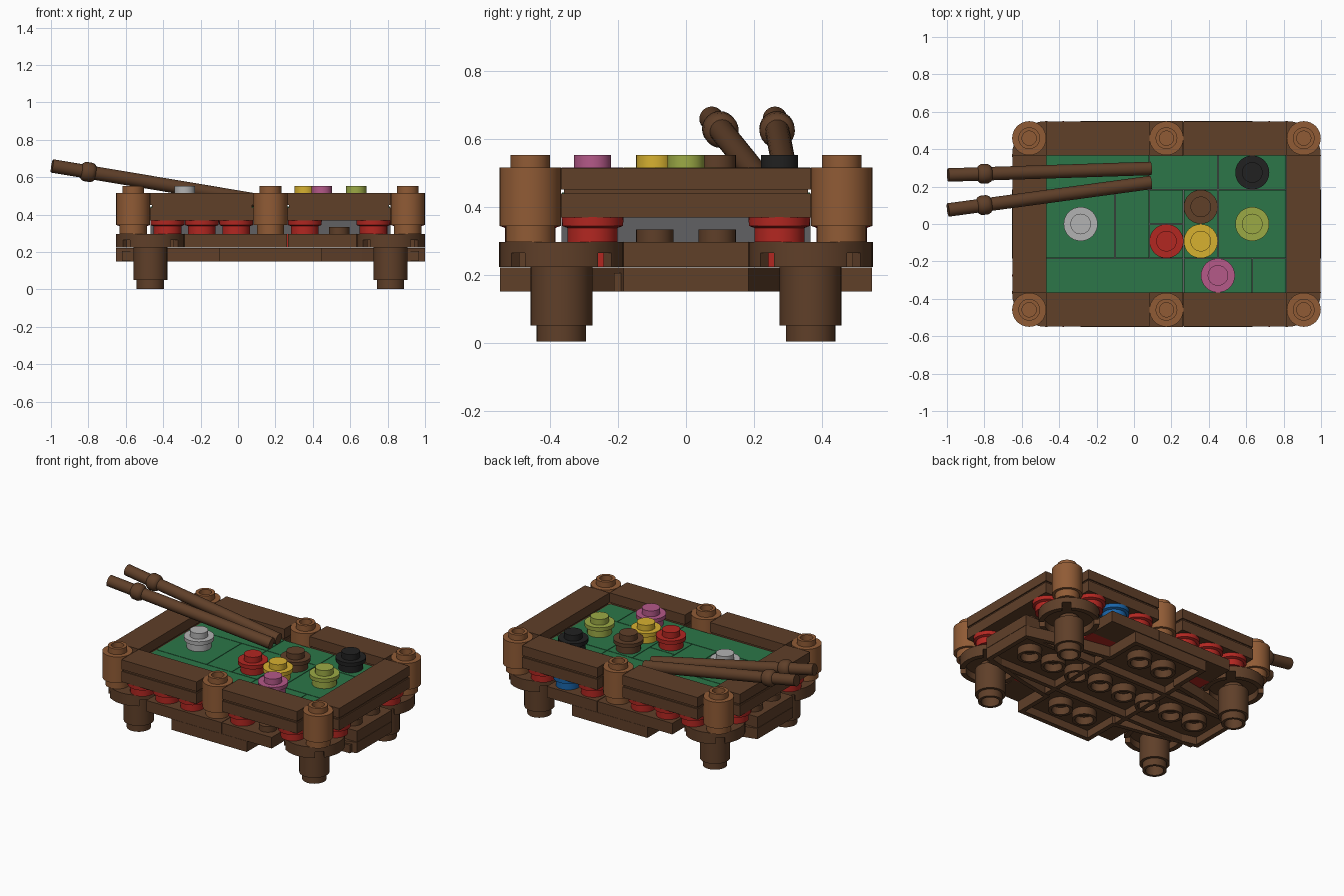
import bpy, bmesh, math
from mathutils import Vector

if "Cube" in bpy.data.objects:
    bpy.data.objects.remove(bpy.data.objects["Cube"])

P, H, CX = 0.1835, 0.0734, 0.1735      # grid pitch, plate height, table centre in x
Z0, Z1, Z2, Z3, Z4, Z5 = 0.15, 0.223, 0.296, 0.369, 0.442, 0.515
G = 0.002                              # half seam gap


def material(name, c):
    m = bpy.data.materials.new(name)
    m.diffuse_color = (*c, 1)
    m.use_nodes = True
    m.node_tree.nodes["Principled BSDF"].inputs["Base Color"].default_value = m.diffuse_color
    return m


BROWN = material("dark_wood", (0.115, 0.05, 0.022))
TAN = material("light_wood", (0.28, 0.105, 0.036))
GREEN = material("felt_green", (0.025, 0.18, 0.065))
RED = material("red", (0.45, 0.02, 0.015))
BLUE = material("blue", (0.01, 0.13, 0.4))
YELLOW = material("yellow", (0.68, 0.44, 0.03))
LIME = material("olive", (0.33, 0.4, 0.06))
PINK = material("pink", (0.46, 0.1, 0.25))
BLACK = material("black", (0.015, 0.015, 0.015))
WHITE = material("light_grey", (0.45, 0.45, 0.45))
GREY = material("grey", (0.12, 0.12, 0.125))


def finish(bm, name, mat, smooth=False):
    bmesh.ops.recalc_face_normals(bm, faces=bm.faces)
    me = bpy.data.meshes.new(name)
    bm.to_mesh(me)
    bm.free()
    ob = bpy.data.objects.new(name, me)
    bpy.context.collection.objects.link(ob)
    if mat:
        me.materials.append(mat)
    if smooth:
        bpy.ops.object.select_all(action='DESELECT')
        bpy.context.view_layer.objects.active = ob
        ob.select_set(True)
        bpy.ops.object.shade_smooth_by_angle(angle=math.radians(35))
    return ob


def box(name, mat, x0, x1, y0, y1, z0, z1):
    bm = bmesh.new()
    bmesh.ops.create_cube(bm, size=1)
    for v in bm.verts:
        v.co = Vector(((x0 + x1) / 2 + v.co.x * (x1 - x0),
                       (y0 + y1) / 2 + v.co.y * (y1 - y0),
                       (z0 + z1) / 2 + v.co.z * (z1 - z0)))
    return finish(bm, name, mat)


def lathe(name, mat, profile, x, y, z, seg=32):
    bm = bmesh.new()
    vs = [bm.verts.new((r, 0, h)) for r, h in profile]
    es = [bm.edges.new(p) for p in zip(vs, vs[1:])]
    bmesh.ops.spin(bm, geom=vs + es, cent=(0, 0, 0), axis=(0, 0, 1),
                   angle=2 * math.pi, steps=seg)
    bmesh.ops.remove_doubles(bm, verts=bm.verts, dist=1e-5)
    ob = finish(bm, name, mat, True)
    ob.location = (x, y, z)
    return ob


def disc(name, mat, x, y, z):
    # one-stud round plate with narrow foot and flange
    lathe(name, mat, [(0, 0), (0.074, 0), (0.074, 0.042), (0.09, 0.048), (0.091, H),
                      (0.055, H), (0.055, H + 0.038), (0, H + 0.038)], x, y, z)


def post(name, mat, x, y, z):
    # round column, hollow foot and hollow stud
    h = 3 * H
    lathe(name, mat, [(0, 0.16), (0.055, 0.16), (0.055, 0), (0.073, 0), (0.073, 0.047),
                      (0.091, 0.047), (0.091, h), (0.058, h), (0.058, h + 0.037),
                      (0.038, h + 0.037), (0.038, h), (0, h)], x, y, z)


def stud(name, x, y, z):
    lathe(name, BROWN, [(0.055, 0), (0.055, 0.037), (0, 0.037)], x, y, z)


XL, XR, YE = CX - 4 * P, CX + 4 * P, 2.5 * P     # outer column centres

# Bottom plate: stepped outline, hollow underside
q = [(4.5 * P, 0.184), (0.49, 0.27), (0.275, 0.31), (0.275, 3 * P - 0.002)]
outline = (q + [(-x, y) for x, y in reversed(q)] + [(-x, -y) for x, y in q]
           + [(x, -y) for x, y in reversed(q)])
bm = bmesh.new()
face = bm.faces.new([bm.verts.new((CX + x, y, Z0)) for x, y in outline])
ext = bmesh.ops.extrude_face_region(bm, geom=[face], use_keep_orig=True)
for e in ext["geom"]:
    if isinstance(e, bmesh.types.BMVert):
        e.co.z = Z1 - G
bmesh.ops.recalc_face_normals(bm, faces=bm.faces)
bmesh.ops.inset_region(bm, faces=[face], thickness=0.03, use_even_offset=True)
inner = bmesh.ops.extrude_face_region(bm, geom=[face])
for e in inner["geom"]:
    if isinstance(e, bmesh.types.BMVert):
        e.co.z += 0.05
if face.is_valid:
    bmesh.ops.delete(bm, geom=[face], context='FACES_ONLY')
finish(bm, "bottom_plate", BROWN)
tube = [(0.055, 0.055), (0.055, 0), (0.0745, 0), (0.0745, 0.055)]
for k in range(8):
    lathe("underside_tube", BROWN, tube, CX + (k - 3.5) * P, 0, Z0)
for s in (-1, 1):
    box("underside_rib", BROWN, XL - 0.06, XR + 0.06, s * 0.184 - 0.028, s * 0.184,
        Z0 + 0.001, Z0 + 0.055)
    for k in (-0.5, 0.5):
        lathe("underside_tube", BROWN, tube, CX + k * P, s * 2 * P, Z0)
for k in (-1.5, 1.5):
    box("underside_cross_rib", BROWN, CX + k * P - 0.015, CX + k * P + 0.015, -0.29, 0.29,
        Z0 + 0.002, Z0 + 0.055)

# Second layer: red core, brown edge plates, end plates
box("core_plate", RED, CX - 2.5 * P, CX + 2.5 * P, -2 * P, 2 * P, Z1, Z2)
for s in (-1, 1):
    y0, y1 = sorted((s * 2 * P, s * 3 * P))
    box("edge_plate_long", BROWN, CX - 2.5 * P, CX + 0.5 * P - G, y0, y1, Z1, Z2)
    box("edge_plate_short", BROWN, CX + 0.5 * P + G, CX + 2.5 * P, y0, y1, Z1, Z2)
    x0, x1 = sorted((CX + s * 2.5 * P, CX + s * 4.5 * P))
    box("end_plate", BROWN, x0, x1, -P, P, Z1, Z2)
    for t in (-0.5, 0.5):
        stud("end_stud", CX + s * 4 * P, t * P, Z2)
stud("front_stud", CX + 2 * P, -YE, Z2)

# Corner round plates with notches, and the legs beneath
for sx in (-1, 1):
    for sy in (-1, 1):
        x, y = CX + sx * 3.5 * P, sy * 2 * P
        plate = lathe("corner_round_plate", BROWN,
                      [(0, 0.045), (0.15, 0.045), (0.15, 0), (0.183, 0), (0.183, H), (0, H)],
                      x, y, Z1)
        for a in (45, 135):
            c = box("notch_cutter", None, -0.2, 0.2, -0.028, 0.028, -0.02, 0.041)
            c.location, c.rotation_euler = (x, y, Z1), (0, 0, math.radians(a))
            c.hide_render = True
            c.display_type = 'WIRE'
            m = plate.modifiers.new("notch", 'BOOLEAN')
            m.operation, m.object, m.solver = 'DIFFERENCE', c, 'EXACT'
        post("leg", BROWN, x, y, Z1 - 3 * H)

# Support under the felt, then the round spacers under the rails
box("felt_support", GREY, CX - 3.5 * P, CX + 3.5 * P, -2 * P, 2 * P, Z2, Z3)
for sy in (-1, 1):
    for k in (-3, -2, -1, 1, 2, 3):
        if k == 2 and sy < 0:
            continue
        disc("rail_spacer", BLUE if k == 2 else RED, CX + k * P, sy * YE, Z2)
    for k in (-1, 1):
        disc("end_rail_spacer", RED, CX + k * 4 * P, sy * 1.5 * P, Z2)
    for x in (XL, CX, XR):
        post("rail_post", TAN, x, sy * YE, Z2)

# Rails: two stacked layers with a recessed groove between
for z0, z1, d in ((Z3, Z4 - 0.003, 0), (Z4 - 0.004, Z4 + 0.01, 0.008), (Z4 + 0.009, Z5, 0)):
    for s in (-1, 1):
        y0, y1 = sorted((s * 2 * P, s * (3 * P - 0.002)))
        for a in (-3.5, 0.5):
            box("side_rail", BROWN, CX + a * P + d, CX + (a + 3) * P - d,
                y0 + d, y1 - d, z0, z1)
        x0, x1 = sorted((CX + s * 3.5 * P, CX + s * (4.5 * P - 0.002)))
        box("end_rail", BROWN, x0 + d, x1 - d, -2 * P + d, 2 * P - d, z0, z1)

# Green tiles, in grid cells from the left and front
for x0, x1, y0, y1 in ((0, 4, 0, 1), (4, 6, 0, 1), (6, 7, 0, 1), (0, 2, 1, 3), (2, 3, 1, 3),
                       (3, 4, 1, 2), (3, 4, 2, 3), (4, 5, 1, 3), (5, 7, 1, 3),
                       (0, 3, 3, 4), (3, 5, 3, 4), (5, 7, 3, 4)):
    box("felt_tile", GREEN, CX + (x0 - 3.5) * P + G, CX + (x1 - 3.5) * P - G,
        (y0 - 2) * P + G, (y1 - 2) * P - G, Z3, Z4)

# Balls
for name, mat, x, y in (("cue_ball", WHITE, -2.5, 0), ("red_ball", RED, 0, -0.5),
                        ("yellow_ball", YELLOW, 1, -0.5), ("brown_ball", BROWN, 1, 0.5),
                        ("olive_ball", LIME, 2.5, 0), ("pink_ball", PINK, 1.5, -1.5),
                        ("black_ball", BLACK, 2.5, 1.5)):
    disc(name, mat, CX + x * P, y * P, Z4)

# Cues leaning over the left rail, each with a collar
for ya, yb in ((0.262, 0.297), (0.075, 0.222)):
    a, b = Vector((-0.994, ya, 0.66)), Vector((0.09, yb, 0.478))
    d = b - a
    n = d.length
    cue = lathe("cue", BROWN, [(0, 0), (0.036, 0), (0.036, 0.16), (0.044, 0.165), (0.052, 0.178),
                               (0.052, 0.215), (0.044, 0.23), (0.036, 0.235), (0.036, n), (0, n)],
                *a, seg=24)
    cue.rotation_euler = d.to_track_quat('Z', 'Y').to_euler()
